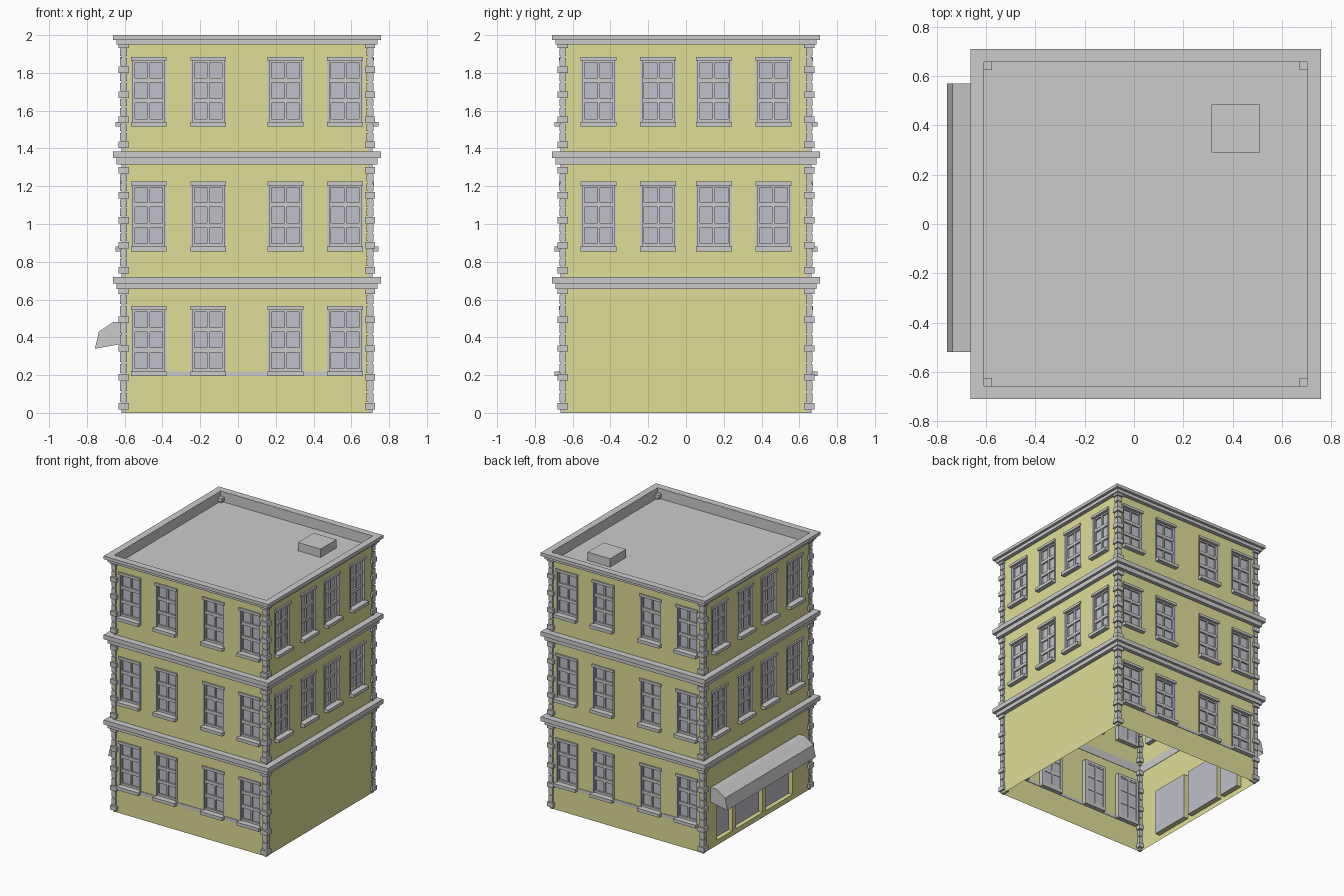
import bpy, bmesh
from math import pi
from mathutils import Matrix, Vector

if "Cube" in bpy.data.objects:
    bpy.data.objects.remove(bpy.data.objects["Cube"])

CX, H = 0.0475, 0.66          # building centre in x, half width of the walls


def material(name, color):
    m = bpy.data.materials.new(name)
    m.diffuse_color = (*color, 1)
    m.use_nodes = True
    m.node_tree.nodes["Principled BSDF"].inputs["Base Color"].default_value = m.diffuse_color
    return m


PAINT = material("olive_paint", (0.73, 0.73, 0.31))
GLASS = material("window_glass", (0.53, 0.53, 0.60))


def finish(name, bm, mat=None, angle=0.0):
    me = bpy.data.meshes.new(name)
    bm.to_mesh(me)
    bm.free()
    ob = bpy.data.objects.new(name, me)
    bpy.context.collection.objects.link(ob)
    ob.matrix_world = Matrix.Translation((CX, 0, 0)) @ Matrix.Rotation(angle, 4, 'Z')
    if mat:
        me.materials.append(mat)
    return ob


def box(bm, x0, x1, y0, y1, z0, z1):
    m = Matrix.Translation(((x0 + x1) / 2, (y0 + y1) / 2, (z0 + z1) / 2))
    bmesh.ops.create_cube(bm, size=1, matrix=m @ Matrix.Diagonal((x1 - x0, y1 - y0, z1 - z0, 1)))


def fbox(bm, u0, u1, d0, d1, z0, z1):
    """Box on a facade: u along the wall, d outward from the wall."""
    box(bm, u0, u1, -H - d1, -H - d0, z0, z1)


def quad(bm, pts):
    bm.faces.new([bm.verts.new(p) for p in pts])


def wall(name, openings, angle):
    """Wall sheet with rectangular openings (u0, u1, z0, z1)."""
    us = sorted({-H, H} | {u for o in openings for u in o[:2]})
    zs = sorted({0, 1.95} | {z for o in openings for z in o[2:]})
    bm = bmesh.new()
    for a, b in zip(us, us[1:]):
        for c, d in zip(zs, zs[1:]):
            u, z = (a + b) / 2, (c + d) / 2
            if not any(o[0] < u < o[1] and o[2] < z < o[3] for o in openings):
                quad(bm, [(a, -H, c), (b, -H, c), (b, -H, d), (a, -H, d)])
    bmesh.ops.remove_doubles(bm, verts=bm.verts, dist=1e-5)
    finish(name, bm, PAINT, angle)


W, WH = 0.095, 0.345          # window half width and height
SILLS = (0.22, 0.88, 1.54)    # window bottom on each floor
WIDE = (-0.52, -0.205, 0.205, 0.52)
EVEN = (-0.4625, -0.1475, 0.1475, 0.4625)
SHOP = [(-0.49, -0.30), (-0.26, 0.07), (0.115, 0.44)]   # left ground floor openings
SHOP_Z = (0.04, 0.40)

for side, angle, cols, floors in (("front", 0, WIDE, SILLS), ("right", pi / 2, EVEN, SILLS[1:]),
                                  ("back", pi, WIDE, SILLS), ("left", -pi / 2, EVEN, SILLS[1:])):
    frames, glass, sills = bmesh.new(), bmesh.new(), bmesh.new()
    holes = []
    for z in floors:
        for u in cols:
            holes.append((u - W, u + W, z, z + WH))
            # jambs, head, projecting sill
            for a, b in ((u - W, u - W + 0.012), (u + W - 0.012, u + W)):
                fbox(frames, a, b, -0.035, 0.004, z, z + WH - 0.02)
            fbox(frames, u - W, u + W, -0.035, 0.012, z + WH - 0.02, z + WH)
            fbox(sills, u - W, u + W, -0.035, 0.035, z - 0.025, z)
            # sash with two columns and three rows of panes
            for c, w in ((-0.08, 0.006), (0, 0.007), (0.08, 0.006)):
                fbox(frames, u + c - w, u + c + w, -0.035, -0.012, z, z + WH - 0.02)
            for c, h in ((0.008, 0.008), (0.113, 0.012), (0.221, 0.012), (0.32, 0.006)):
                fbox(frames, u - 0.083, u + 0.083, -0.033, -0.01, z + c - h, z + c + h)
            fbox(glass, u - 0.083, u + 0.083, -0.029, -0.023, z + 0.005, z + WH - 0.015)
    # grey string course joining the ground floor sills
    if cols is WIDE:
        fbox(sills, -0.615, 0.615, -0.004, 0.004, 0.195, 0.22)
    # shopfront glazing
    if side == "left":
        panes, reveal = bmesh.new(), bmesh.new()
        z0, z1 = SHOP_Z
        for a, b in SHOP:
            holes.append((a, b, z0, z1))
            fbox(panes, a, b, -0.04, -0.034, z0, z1)
            for e in (a, b):
                quad(reveal, [(e, -H, z0), (e, -H, z1), (e, -H + 0.04, z1), (e, -H + 0.04, z0)])
            for e in (z0, z1):
                quad(reveal, [(a, -H, e), (b, -H, e), (b, -H + 0.04, e), (a, -H + 0.04, e)])
        finish("shop_glass", panes, GLASS, angle)
        finish("shop_opening_reveals", reveal, PAINT, angle)
    wall(side + "_wall", holes, angle)
    finish(side + "_window_frames", frames, None, angle)
    finish(side + "_window_glass", glass, GLASS, angle)
    finish(side + "_window_sills", sills, None, angle)


def ring(bm, outer, inner, z0, z1):
    """Square ring with a rectangular section."""
    loops = []
    for r, z in ((outer, z0), (outer, z1), (inner, z1), (inner, z0)):
        loops.append([bm.verts.new((x * r, y * r, z)) for x, y in ((-1, -1), (1, -1), (1, 1), (-1, 1))])
    for i in range(4):
        p, q = loops[i], loops[(i + 1) % 4]
        for k in range(4):
            n = (k + 1) % 4
            bm.faces.new((p[k], p[n], q[n], q[k]))


# stepped cornices
for name, z0, zm, z1 in (("lower_cornice", 0.655, 0.685, 0.72), ("middle_cornice", 1.315, 1.35, 1.385),
                         ("top_cornice", 1.95, 1.975, 2.0)):
    bm = bmesh.new()
    ring(bm, 0.69, 0.657, z0, zm)
    ring(bm, 0.71, 0.657, zm, z1)
    finish(name, bm)

# parapet lining, roof deck and roof hatch
bm = bmesh.new()
ring(bm, 0.659, 0.656, 1.92, 1.999)
finish("parapet_lining", bm)
bm = bmesh.new()
quad(bm, [(-H, -H, 1.92), (H, -H, 1.92), (H, H, 1.92), (-H, H, 1.92)])
finish("roof_deck", bm)
bm = bmesh.new()
box(bm, 0.315 - CX, 0.51 - CX, 0.29, 0.485, 1.92, 1.985)
finish("roof_hatch", bm)

# corner quoins: large blocks with pairs of smaller ones between
bm = bmesh.new()


def quoin(z0, z1, out, inn):
    for sx in (-1, 1):
        for sy in (-1, 1):
            xs = sorted((sx * (H + out), sx * (H - inn)))
            ys = sorted((sy * (H + out), sy * (H - inn)))
            box(bm, *xs, *ys, z0, z1)


for base, top, pitch in ((0, 0.655, 0.153), (0.72, 1.315, 0.1325), (1.385, 1.95, 0.1325)):
    quoin(base, top, 0.004, 0.02)
    z = base + 0.018
    while z < top:
        quoin(z, min(z + 0.034, top + 0.01), 0.019, 0.036)
        gap = (pitch - 0.034) / 2
        for k in range(2):
            a = z + 0.034 + k * gap + 0.005
            b = min(a + gap - 0.01, top)
            if b - a > 0.01:
                quoin(a, b, 0.011, 0.026)
        z += pitch
finish("corner_quoins", bm)

# shop awning: folded canopy with end panels, open underneath
bm = bmesh.new()
profile = [(0, 0.48), (0.05, 0.48), (0.124, 0.43), (0.145, 0.34)]
ends = [[bm.verts.new((u, -H - d, z)) for d, z in profile + [(0, 0.365)]] for u in (-0.57, 0.52)]
for i in range(3):
    bm.faces.new((ends[0][i], ends[0][i + 1], ends[1][i + 1], ends[1][i]))
for e in ends:
    bm.faces.new(e)
bmesh.ops.recalc_face_normals(bm, faces=bm.faces)
finish("shop_awning", bm, None, -pi / 2)
